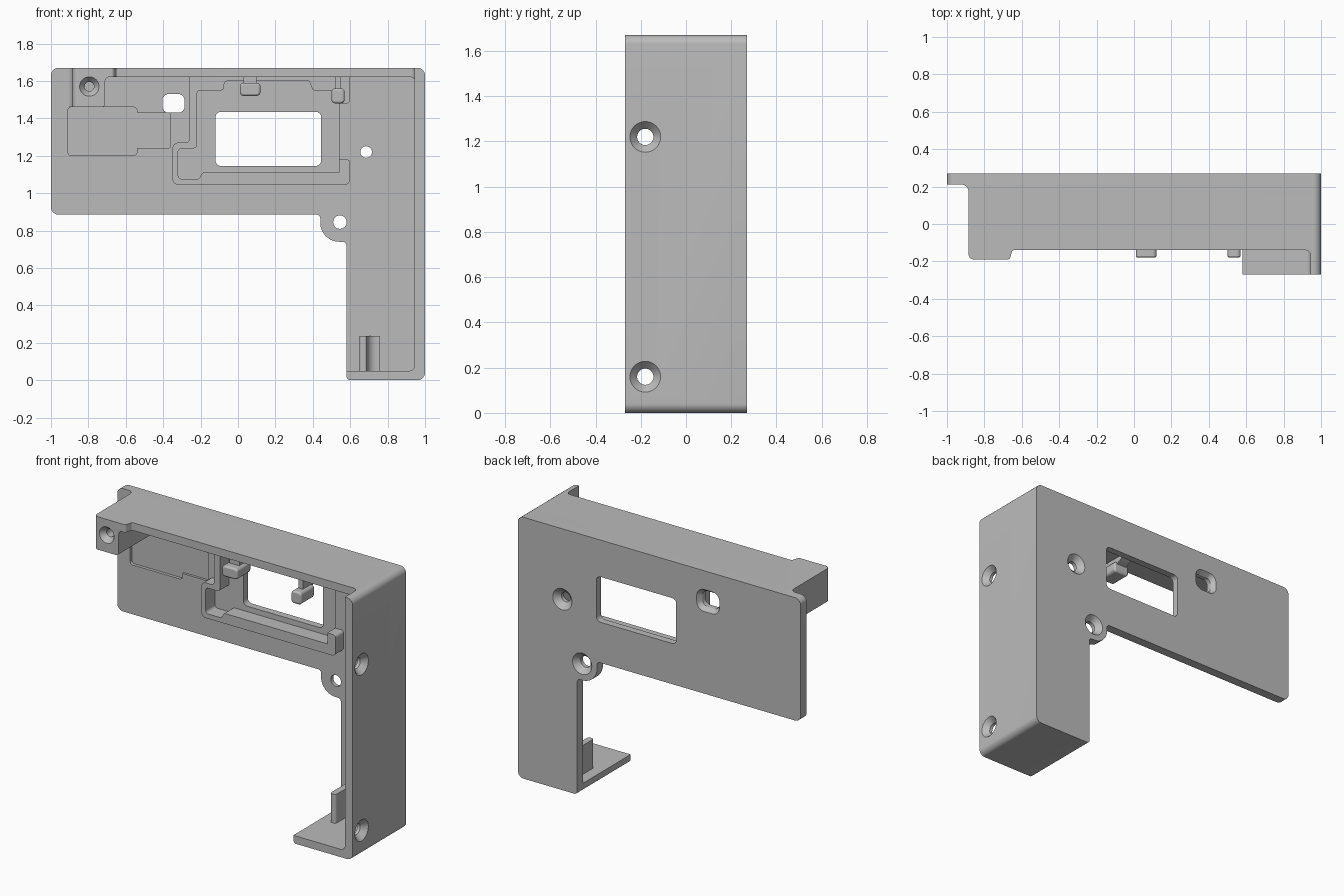
import bpy, bmesh, math
from mathutils import Vector

start_cube = bpy.data.objects.get("Cube")
if start_cube:
    bpy.data.objects.remove(start_cube, do_unlink=True)

# One plain grey plastic
grey = bpy.data.materials.new("plain grey")
grey.use_nodes = True
colour = (0.5, 0.5, 0.5, 1)
grey.diffuse_color = colour
grey.node_tree.nodes["Principled BSDF"].inputs["Base Color"].default_value = colour


def rounded(corners, steps=6):
    """Outline from (u, v) or (u, v, radius) corners, with arcs at the radii."""
    outline = []
    for i, corner in enumerate(corners):
        p = Vector(corner[:2])
        if len(corner) == 2:
            outline.append(p)
            continue
        radius = corner[2]
        to_prev = (Vector(corners[i - 1][:2]) - p).normalized()
        to_next = (Vector(corners[(i + 1) % len(corners)][:2]) - p).normalized()
        half = to_prev.angle(to_next) / 2
        centre = p + (to_prev + to_next).normalized() * radius / math.sin(half)
        first = p + to_prev * radius / math.tan(half) - centre
        last = p + to_next * radius / math.tan(half) - centre
        for k in range(steps + 1):
            outline.append(centre + first.lerp(last, k / steps).normalized() * radius)
    return outline


def rectangle(left, right, low, high, radius):
    return rounded([(left, low, radius), (right, low, radius),
                    (right, high, radius), (left, high, radius)])


def circle(u, v, radius, sides=32):
    turn = 2 * math.pi / sides
    return [Vector((u + radius * math.cos(i * turn), v + radius * math.sin(i * turn)))
            for i in range(sides)]


def place(p, depth, axis):
    if axis == "x":
        return (depth, p.x, p.y)
    if axis == "y":
        return (p.x, depth, p.y)
    return (p.x, p.y, depth)


def loft(name, rings, axis="y"):
    """Solid through a row of (outline, depth) rings."""
    bm = bmesh.new()
    loops = [[bm.verts.new(place(p, depth, axis)) for p in outline] for outline, depth in rings]
    for a, b in zip(loops, loops[1:]):
        for i in range(len(a)):
            bm.faces.new((a[i - 1], a[i], b[i], b[i - 1]))
    bm.faces.new(loops[0])
    bm.faces.new(loops[-1])
    bmesh.ops.recalc_face_normals(bm, faces=bm.faces)
    mesh = bpy.data.meshes.new(name)
    bm.to_mesh(mesh)
    bm.free()
    mesh.materials.append(grey)
    obj = bpy.data.objects.new(name, mesh)
    bpy.context.collection.objects.link(obj)
    return obj


def prism(name, outline, near, far, axis="y"):
    return loft(name, [(outline, near), (outline, far)], axis)


def activate(obj):
    bpy.ops.object.select_all(action="DESELECT")
    obj.select_set(True)
    bpy.context.view_layer.objects.active = obj


def cut(obj, cutter):
    activate(obj)
    mod = obj.modifiers.new("cut", "BOOLEAN")
    mod.operation = "DIFFERENCE"
    mod.solver = "EXACT"
    mod.object = cutter
    bpy.ops.object.modifier_apply(modifier=mod.name)
    bpy.data.objects.remove(cutter, do_unlink=True)


def screw_hole(obj, u, v, surface, inward, length, axis="y", small=0.036, wide=0.068):
    """Countersunk hole that opens at a surface and runs inward."""
    rings = [(wide, -0.02), (wide, 0), (small, 0.035), (small, length)]
    cut(obj, loft("cutter", [(circle(u, v, r), surface + inward * d) for r, d in rings], axis))


BACK, PLATE, RIM = 0.27, 0.21, 0.13
TOP, UNDER = 1.67, 1.62

# Back plate with its leg and round screw lug
back_plate = prism("back_plate", rounded([
    (-1, 0.885, 0.04), (0.44, 0.885, 0.02), (0.44, 0.74, 0.1), (0.58, 0.74, 0.02),
    (0.58, 0, 0.02), (1, 0, 0.04), (1, TOP, 0.04), (-1, TOP, 0.04)]), PLATE, BACK)

# Top wall, side wall, bottom shelf and corner block in one band
frame = prism("wall_frame", rounded([
    (-0.92, TOP), (1, TOP, 0.04), (1, 0, 0.04), (0.58, 0, 0.02), (0.58, 0.05),
    (0.945, 0.05, 0.03), (0.945, UNDER, 0.02), (-0.71, UNDER, 0.02),
    (-0.71, 1.46, 0.02), (-0.92, 1.46)]), -BACK, PLATE)

# Trim the front of the top wall and round the end of the corner block
cut(frame, prism("cutter", rounded([
    (-1.2, 0.212), (-0.885, 0.212, 0.04), (-0.885, -0.19, 0.03), (-0.665, -0.19, 0.015),
    (-0.65, -0.14, 0.01), (0.945, -0.14, 0.03), (0.945, -0.5), (-1.2, -0.5)]),
    1.4, 1.8, "z"))

# Raised rim around the window, open on one side
rim = prism("window_rim", rounded([
    (-0.35, 1.045, 0.03), (-0.35, 1.27, 0.03), (-0.26, 1.27, 0.02), (-0.26, UNDER),
    (0.6, UNDER), (0.6, 1.48, 0.02), (0.53, 1.48), (0.53, 1.18),
    (0.6, 1.18, 0.02), (0.6, 1.045, 0.03)]), RIM, PLATE)
inside = rounded([
    (-0.32, 1.075, 0.02), (-0.32, 1.24, 0.02), (-0.22, 1.24, 0.015), (-0.22, 1.55, 0.02),
    (-0.08, 1.55, 0.01), (-0.07, 1.6, 0.02), (0.38, 1.6, 0.01), (0.4, 1.55, 0.01),
    (0.54, 1.55), (0.54, 1.11), (-0.19, 1.11, 0.015), (-0.21, 1.075, 0.015)])
cut(rim, prism("cutter", inside, 0.1, 0.24))
cut(back_plate, prism("cutter", inside, 0.1, 0.225))

# Shallow recesses in the plate
cut(back_plate, prism("cutter", rectangle(-0.91, -0.54, 1.2, 1.46, 0.02), 0.1, 0.23))
cut(back_plate, prism("cutter", rectangle(-0.56, -0.36, 1.24, 1.43, 0.015), 0.1, 0.225))

# Window and small flared opening
cut(back_plate, prism("cutter", rectangle(-0.12, 0.445, 1.145, 1.435, 0.03), 0, 0.4))
small_opening = rectangle(-0.405, -0.285, 1.43, 1.53, 0.035)
flared_opening = rectangle(-0.425, -0.265, 1.41, 1.55, 0.05)
cut(back_plate, loft("cutter", [(small_opening, 0), (small_opening, 0.24),
                                (flared_opening, BACK), (flared_opening, 0.3)]))

# Screw holes in the back, the side wall and the corner block
screw_hole(back_plate, 0.545, 0.845, BACK, -1, 0.2)
screw_hole(back_plate, 0.685, 1.22, BACK, -1, 0.2, small=0.031)
for height in (0.16, 1.22):
    screw_hole(frame, -0.18, height, 1, -1, 0.2, axis="x")
screw_hole(frame, -0.795, 1.57, -0.19, 1, 0.15, small=0.025, wide=0.052)

# Hooks under the top wall
hooks = [prism("middle_hook", rectangle(0.01, 0.12, 1.52, 1.59, 0.02), -0.18, -0.04),
         prism("end_hook", rectangle(0.5, 0.57, 1.48, 1.56, 0.02), -0.18, -0.04)]
for hook, left, right, low in zip(hooks, (0.03, 0.52), (0.1, 0.55), (1.57, 1.53)):
    side = rounded([(-0.13, low), (-0.05, low), (0.04, UNDER), (-0.13, UNDER)])
    prism(hook.name + "_support", side, left, right, "x")
for hook in hooks:
    bevel = hook.modifiers.new("soft edges", "BEVEL")
    bevel.width = 0.01
    bevel.segments = 2

# Rib standing on the bottom shelf, flared into the plate
rib = prism("shelf_rib", rounded([
    (0.65, PLATE), (0.65, 0, 0.015), (0.69, 0, 0.015), (0.69, 0.2, 0.05),
    (0.76, 0.2), (0.76, PLATE)]), 0.05, 0.235, "z")

for obj in bpy.context.scene.objects:
    if obj.type == "MESH" and grey.name in obj.data.materials:
        activate(obj)
        bpy.ops.object.shade_smooth_by_angle(angle=math.radians(30))
